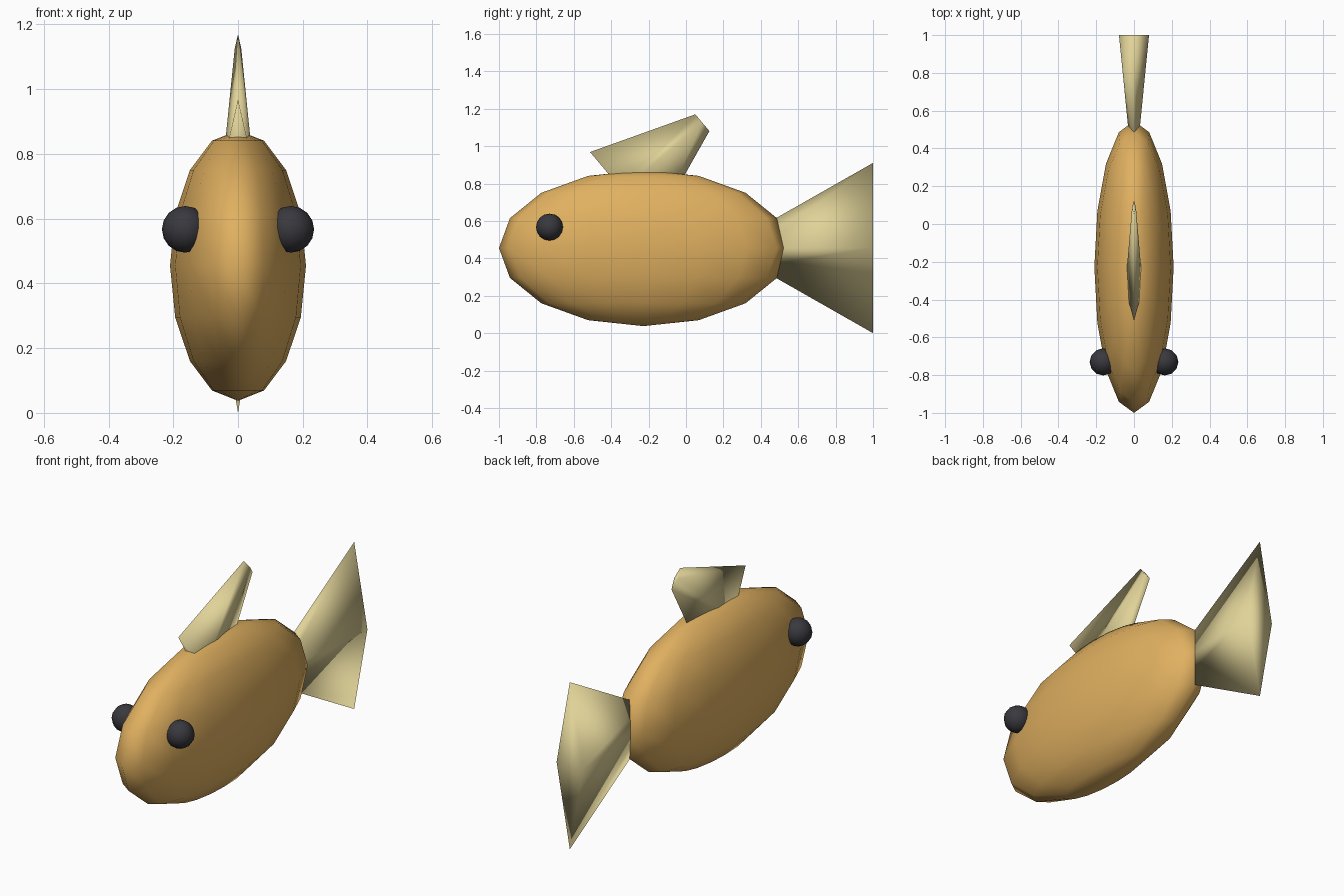
import bpy, math

if "Cube" in bpy.data.objects:
    bpy.data.objects.remove(bpy.data.objects["Cube"])


def material(name, rgb):
    m = bpy.data.materials.new(name)
    m.diffuse_color = (*rgb, 1)
    m.use_nodes = True
    m.node_tree.nodes["Principled BSDF"].inputs["Base Color"].default_value = m.diffuse_color
    return m


ORANGE = material("warm_orange", (0.745, 0.434, 0.117))
CREAM = material("pale_cream", (0.745, 0.645, 0.314))
DARK = material("dark_grey", (0.040, 0.040, 0.048))


def finish(name, mat, scale):
    ob = bpy.context.object
    ob.name = name
    ob.scale = scale
    ob.data.materials.append(mat)
    bpy.ops.object.transform_apply(location=False, rotation=False, scale=True)
    bpy.ops.object.shade_smooth()
    return ob


def ball(name, mat, loc, radii, segments, rings):
    bpy.ops.mesh.primitive_uv_sphere_add(segments=segments, ring_count=rings,
                                         radius=1, location=loc)
    return finish(name, mat, radii)


def fin(name, start, end, r_start, r_end):
    """Thin four-sided tapered fin between two (y, z) points."""
    dy, dz = end[0] - start[0], end[1] - start[1]
    bpy.ops.mesh.primitive_cone_add(
        vertices=4, radius1=r_start, radius2=r_end, depth=math.hypot(dy, dz),
        location=(0, (start[0] + end[0]) / 2, (start[1] + end[1]) / 2),
        rotation=(math.atan2(dz, dy) - math.pi / 2, 0, 0))
    return finish(name, CREAM, (0.175, 1, 1))


# Flattened oval body
ball("body", ORANGE, (0, -0.2275, 0.455), (0.21, 0.7725, 0.4175), 16, 8)

# Eyes on both sides
for side, label in ((1, "right"), (-1, "left")):
    ball(label + "_eye", DARK, (side * 0.163, -0.73, 0.567), (0.072,) * 3, 12, 8)

# Tail flares to the back, back fin tapers up and backwards
fin("tail_fin", (0.376, 0.455), (1.0, 0.455), 0.10, 0.455)
fin("back_fin", (-0.341, 0.764), (0.0875, 1.125), 0.267, 0.0585)
